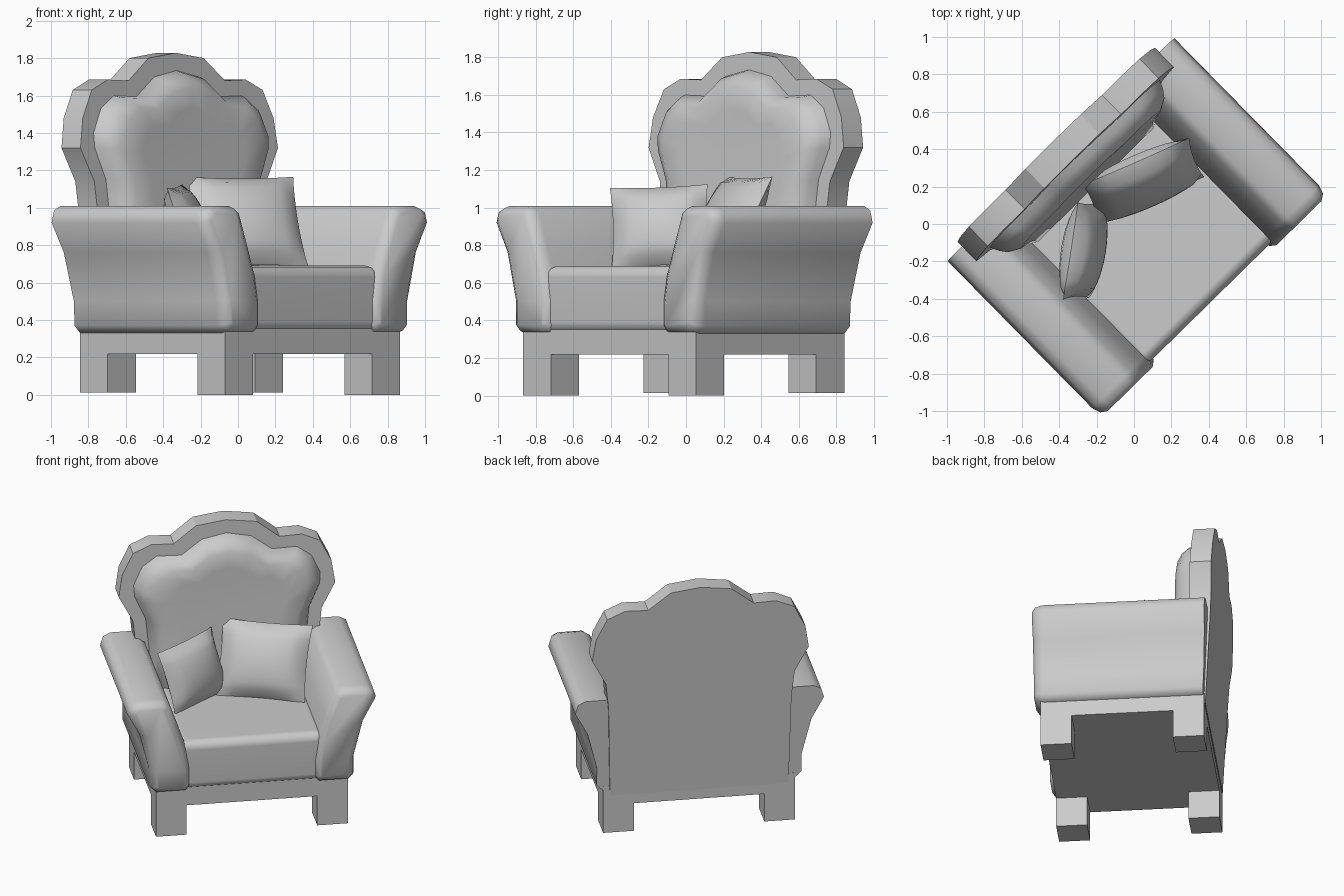
import bpy, bmesh, math
from mathutils import Vector

if "Cube" in bpy.data.objects:
    bpy.data.objects.remove(bpy.data.objects["Cube"])

TURN = math.radians(44.5)  # whole chair is turned on the floor


def finish(name, bm, smooth=None, turn=TURN):
    bmesh.ops.recalc_face_normals(bm, faces=bm.faces)
    me = bpy.data.meshes.new(name)
    bm.to_mesh(me)
    bm.free()
    ob = bpy.data.objects.new(name, me)
    bpy.context.collection.objects.link(ob)
    ob.rotation_euler[2] = turn
    if smooth:
        bpy.ops.object.select_all(action='DESELECT')
        bpy.context.view_layer.objects.active = ob
        ob.select_set(True)
        bpy.ops.object.shade_smooth_by_angle(angle=math.radians(smooth))
    return ob


def box(name, x0, x1, y0, y1, z0, z1):
    bm = bmesh.new()
    bmesh.ops.create_cube(bm, size=1)
    for v in bm.verts:
        v.co = ((x0 + x1) / 2 + v.co.x * (x1 - x0),
                (y0 + y1) / 2 + v.co.y * (y1 - y0),
                (z0 + z1) / 2 + v.co.z * (z1 - z0))
    return finish(name, bm)


def loft(name, rings, smooth=None):
    """Skin a list of equal-length 3D rings and cap both ends."""
    bm = bmesh.new()
    rings = [[bm.verts.new(p) for p in r] for r in rings]
    n = len(rings[0])
    for a, b in zip(rings, rings[1:]):
        for i in range(n):
            j = (i + 1) % n
            bm.faces.new((a[i], a[j], b[j], b[i]))
    bm.faces.new(rings[0])
    bm.faces.new(rings[-1])
    return finish(name, bm, smooth)


def symmetric(half):
    return half + [(-x, z) for x, z in reversed(half) if x > 0]


def inset(profile, d):
    """Move a counter-clockwise profile inwards by d."""
    out, n = [], len(profile)
    for i in range(n):
        p, q, r = (Vector(profile[(i + k) % n]) for k in (-1, 0, 1))
        e, f = (q - p).normalized(), (r - q).normalized()
        m = Vector((-e.y - f.y, e.x + f.x))
        out.append(tuple(q + m * (d / (1 + e.dot(f)))))
    return out


def lean(z):  # the back rest tips slightly backwards
    return (z - 1.45) * 0.05


def pillow(name, centre, across, up, thick, n=10):
    c, a, u = Vector(centre), Vector(across) / 2, Vector(up) / 2
    normal = a.cross(u).normalized()
    bm = bmesh.new()
    for side in (1, -1):
        g = []
        for i in range(n + 1):
            for j in range(n + 1):
                s, t = 2 * i / n - 1, 2 * j / n - 1
                puff = ((1 - s * s) * (1 - t * t)) ** 0.5 * thick / 2
                g.append(bm.verts.new(c + a * s * (0.95 + 0.05 * t * t)
                                      + u * t * (0.96 + 0.04 * s * s)
                                      + normal * puff * side))
        for i in range(n):
            for j in range(n):
                k = i * (n + 1) + j
                bm.faces.new((g[k], g[k + 1], g[k + n + 2], g[k + n + 1]))
    bmesh.ops.remove_doubles(bm, verts=bm.verts, dist=1e-4)
    return finish(name, bm, 60, 0)


# Base frame and legs
W, F, B, L = 0.656, -0.57, 0.536, 0.21
box("base_frame", -W, W, F, B, 0.218, 0.36)
for side, s in (("left", -1), ("right", 1)):
    x0, x1 = sorted((s * W, s * (W - L)))
    box("front_leg_" + side, x0, x1, F, F + L, 0, 0.23)
    box("back_leg_" + side, x0, x1, B - L, B, 0.013, 0.23)

# Seat with rounded edges
seat = box("seat", -0.5, 0.5, -0.585, 0.46, 0.33, 0.69)
bev = seat.modifiers.new("round", 'BEVEL')
bev.width, bev.segments = 0.06, 3
for p in seat.data.polygons:
    p.use_smooth = True
seat.modifiers.new("normals", 'WEIGHTED_NORMAL')

# Flared arms with rounded fronts
arm = [(.42, .37), (.45, .33), (.66, .33), (.70, .37), (.70, .5), (.765, .76),
       (.85, .92), (.83, .985), (.78, 1.01), (.61, 1.01), (.565, .98),
       (.50, .8), (.445, .64), (.42, .5)]
for side, s in (("left", -1), ("right", 1)):
    rings = [[(s * x, .56 - (1.01 - z) * .04, z) for x, z in arm]]
    for y, d in ((-.545, 0), (-.592, .014), (-.615, .045)):
        rings.append([(s * x, y, z) for x, z in inset(arm, d)])
    loft("arm_" + side, rings, 50)

# Scalloped back board
board = symmetric([(0, 1.828), (.207, 1.80), (.361, 1.68), (.516, 1.685),
                   (.64, 1.63), (.715, 1.48), (.74, 1.32), (.645, 1.14),
                   (.625, .95), (.61, .29)])
loft("back_board", [[(x, y + lean(z), z) for x, z in board]
                    for y in (.455, .60)], 30)

# Padded back cushion following the board outline
pad = symmetric([(0, 1.735), (.17, 1.70), (.31, 1.595), (.48, 1.60),
                 (.58, 1.53), (.64, 1.40), (.635, 1.32), (.56, 1.15),
                 (.54, .95), (.53, .6)])
rings = []
for y, sx, sz in ((.46, 1, 1), (.41, .965, .975), (.37, .92, .93),
                  (.335, .82, .85), (.335, .6, .65)):
    rings.append([(x * sx, y + lean(z), 1.15 + (z - 1.15) * sz) for x, z in pad])
loft("back_cushion", rings, 60)

# Loose pillows
pillow("large_pillow", (.05, .23, .925), (.57, .25, 0), (-.08, .21, .48), .22)
pillow("small_pillow", (-.27, -.14, .9), (.08, .52, .02), (-.14, -.01, .43), .21)
